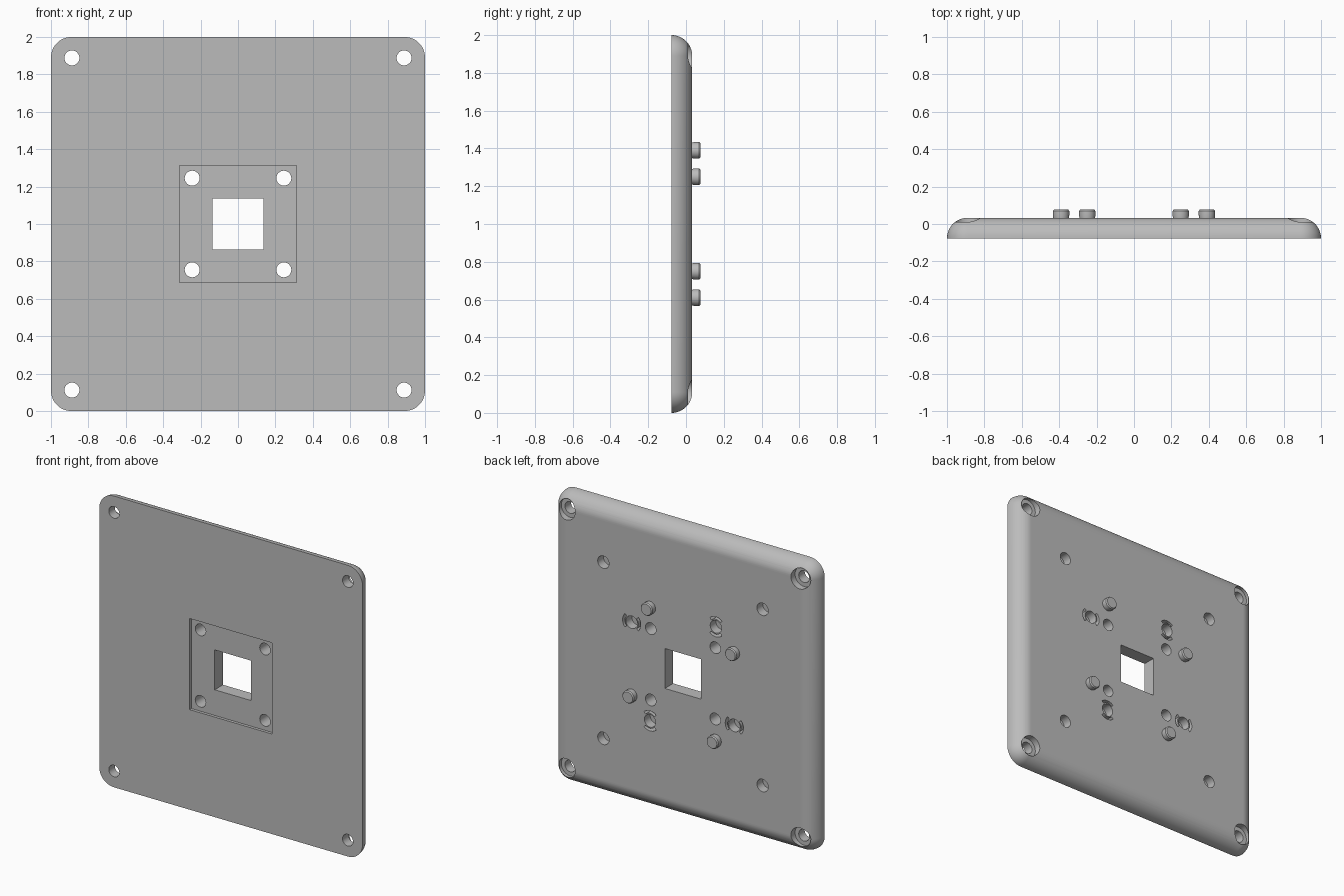
import bpy, bmesh
from math import sin, cos, pi, radians, atan2

if "Cube" in bpy.data.objects:
    bpy.data.objects.remove(bpy.data.objects["Cube"])

FRONT, BACK, TIP = -0.077, 0.033, 0.077
R = BACK - FRONT          # edge rounding equals the plate thickness
MID = 1.0                 # height of the plate centre
SIGNS = [(1, 1), (-1, 1), (-1, -1), (1, -1)]

grey = bpy.data.materials.new("plain grey")
grey.use_nodes = True
grey.diffuse_color = (0.5, 0.5, 0.5, 1)
grey.node_tree.nodes["Principled BSDF"].inputs["Base Color"].default_value = (0.5, 0.5, 0.5, 1)


def circle(x, z, r, n=40):
    return [(x + r * cos(2 * pi * i / n), z + r * sin(2 * pi * i / n)) for i in range(n)]


def square(h):
    return [(sx * h, MID + sz * h) for sx, sz in SIGNS]


def arc_band(x, z, r0, r1, mid, half, n=10):
    angles = [mid - half + 2 * half * i / n for i in range(n + 1)]
    return ([(x + r1 * cos(a), z + r1 * sin(a)) for a in angles] +
            [(x + r0 * cos(a), z + r0 * sin(a)) for a in reversed(angles)])


def loft(bm, sections):
    """Skin a closed solid through (outline, y) sections."""
    rings = [[bm.verts.new((x, y, z)) for x, z in pts] for pts, y in sections]
    n = len(rings[0])
    for a, b in zip(rings, rings[1:]):
        for i in range(n):
            j = (i + 1) % n
            bm.faces.new((a[i], a[j], b[j], b[i]))
    bm.faces.new(rings[0][::-1])
    bm.faces.new(rings[-1])


def make(name, solids):
    bm = bmesh.new()
    for sections in solids:
        loft(bm, sections)
    bmesh.ops.remove_doubles(bm, verts=bm.verts, dist=1e-5)
    bmesh.ops.recalc_face_normals(bm, faces=bm.faces)
    mesh = bpy.data.meshes.new(name)
    bm.to_mesh(mesh)
    bm.free()
    mesh.materials.append(grey)
    obj = bpy.data.objects.new(name, mesh)
    bpy.context.collection.objects.link(obj)
    return obj


def select(obj):
    bpy.ops.object.select_all(action='DESELECT')
    obj.select_set(True)
    bpy.context.view_layer.objects.active = obj


def cut(target, name, solids):
    cutter = make(name, solids)
    cutter.hide_render = True
    mod = target.modifiers.new(name, 'BOOLEAN')
    mod.operation, mod.solver, mod.object = 'DIFFERENCE', 'EXACT', cutter
    select(target)
    bpy.ops.object.modifier_apply(modifier=mod.name)
    bpy.data.objects.remove(cutter)


# Plate: rounded corners, quarter-round edge towards the back
def outline(r, n=12):
    c = 1 - R
    return [(sx * c + r * cos(q * pi / 2 + i * pi / 2 / n),
             MID + sz * c + r * sin(q * pi / 2 + i * pi / 2 / n))
            for q, (sx, sz) in enumerate(SIGNS) for i in range(n + 1)]


steps = 14
plate = make("plate", [[(outline(R * cos(t)), FRONT + R * sin(t))
                        for t in (pi / 2 * i / steps for i in range(steps + 1))]])

# Shallow square recess on the front
cut(plate, "recess_cutter", [[(square(0.313), FRONT - 0.1), (square(0.313), FRONT + 0.02)]])

# Window and the screw holes that run right through
through = [square(0.137)]
for sx, sz in SIGNS:
    through += [circle(sx * d, MID + sz * d, 0.04) for d in (0.245, 0.888)]
cut(plate, "through_cutter", [[(p, FRONT - 0.1), (p, BACK + 0.1)] for p in through])

# Back pockets: corner counterbores, blind holes and snap sockets
pockets = []
for sx, sz in SIGNS:
    pockets.append((circle(sx * 0.888, MID + sz * 0.888, 0.068), -0.012))
    pockets.append((circle(sx * 0.605, MID + sz * 0.605, 0.043), -0.03))
    wide = sx * sz > 0
    dx, dz = (0.39, 0.25) if wide else (0.25, 0.39)
    x, z = sx * dx, MID + sz * dz
    pockets.append((circle(x, z, 0.043), -0.03))
    for side in (0, pi):
        angle = side + (0 if wide else pi / 2)
        pockets.append((arc_band(x, z, 0.051, 0.069, angle, radians(42)), -0.03))
cut(plate, "pocket_cutter", [[(p, floor), (p, BACK + 0.1)] for p, floor in pockets])

# Round pegs with chamfered tips on the back
pegs = []
for sx, sz in SIGNS:
    dx, dz = (0.25, 0.39) if sx * sz > 0 else (0.39, 0.25)
    x, z = sx * dx, MID + sz * dz
    pegs.append(make("peg", [[(circle(x, z, 0.041), BACK - 0.005),
                              (circle(x, z, 0.044), BACK + 0.015),
                              (circle(x, z, 0.044), TIP - 0.008),
                              (circle(x, z, 0.038), TIP)]]))

for obj in [plate] + pegs:
    select(obj)
    bpy.ops.object.shade_smooth_by_angle(angle=radians(30))
